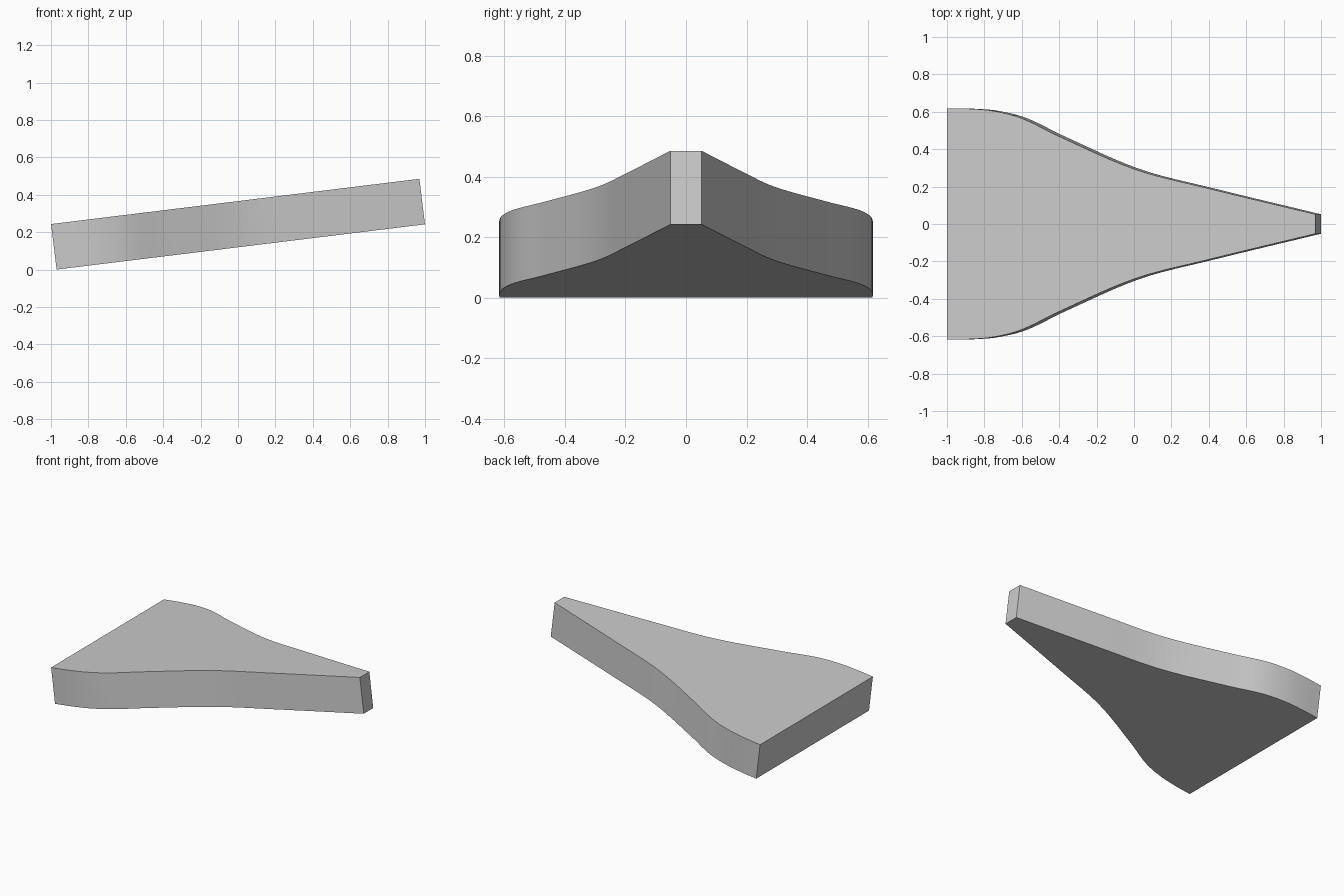
import bpy, bmesh
from math import radians
from mathutils import Matrix, Vector
from mathutils.geometry import interpolate_bezier

cube = bpy.data.objects.get("Cube")
if cube:
    bpy.data.objects.remove(cube, do_unlink=True)

THICKNESS = 0.245
TILT = radians(-7)

# Half outline along the slab, from the wide end to the narrow tip
profile = [Vector((u, y, 0)) for u, y in [
    (-0.992, 0.617), (-0.87, 0.616), (-0.74, 0.604), (-0.59, 0.565),
    (-0.39, 0.469), (0.015, 0.294), (0.4, 0.194), (0.992, 0.052)]]


def smooth_path(points, steps=6):
    """Pass a smooth curve through the points."""
    last = len(points) - 1
    slopes = []
    for i in range(last + 1):
        d = points[min(i + 1, last)] - points[max(i - 1, 0)]
        slopes.append(d.y / d.x)
    path = [points[0]]
    for i in range(last):
        a, b = points[i], points[i + 1]
        third = (b.x - a.x) / 3
        path += interpolate_bezier(a, a + Vector((third, third * slopes[i], 0)),
                                   b - Vector((third, third * slopes[i + 1], 0)),
                                   b, steps + 1)[1:]
    return path


# Mirrored outline, extruded into a slab
half = smooth_path(profile)
outline = [Vector((p.x, -p.y, 0)) for p in half] + half[::-1]
bm = bmesh.new()
base = bm.faces.new([bm.verts.new(p) for p in outline])
result = bmesh.ops.extrude_face_region(bm, geom=[base], use_keep_orig=True)
top = [v for v in result["geom"] if isinstance(v, bmesh.types.BMVert)]
bmesh.ops.translate(bm, verts=top, vec=(0, 0, THICKNESS))
bmesh.ops.recalc_face_normals(bm, faces=bm.faces)

# Tilt about the centre, then rest the low edge on the ground
bm.transform(Matrix.Rotation(TILT, 4, 'Y') @ Matrix.Translation((0, 0, -THICKNESS / 2)))
bm.transform(Matrix.Translation((0, 0, -min(v.co.z for v in bm.verts))))

mesh = bpy.data.meshes.new("tapered_wedge")
bm.to_mesh(mesh)
bm.free()
wedge = bpy.data.objects.new("tapered_wedge", mesh)
bpy.context.collection.objects.link(wedge)

# Plain grey material
grey = bpy.data.materials.new("light_grey")
grey.use_nodes = True
colour = (0.6, 0.6, 0.6, 1)
grey.diffuse_color = colour
grey.node_tree.nodes["Principled BSDF"].inputs["Base Color"].default_value = colour
mesh.materials.append(grey)

# Smooth curved sides, sharp rims
bpy.ops.object.select_all(action='DESELECT')
wedge.select_set(True)
bpy.context.view_layer.objects.active = wedge
bpy.ops.object.shade_smooth_by_angle(angle=radians(30))
